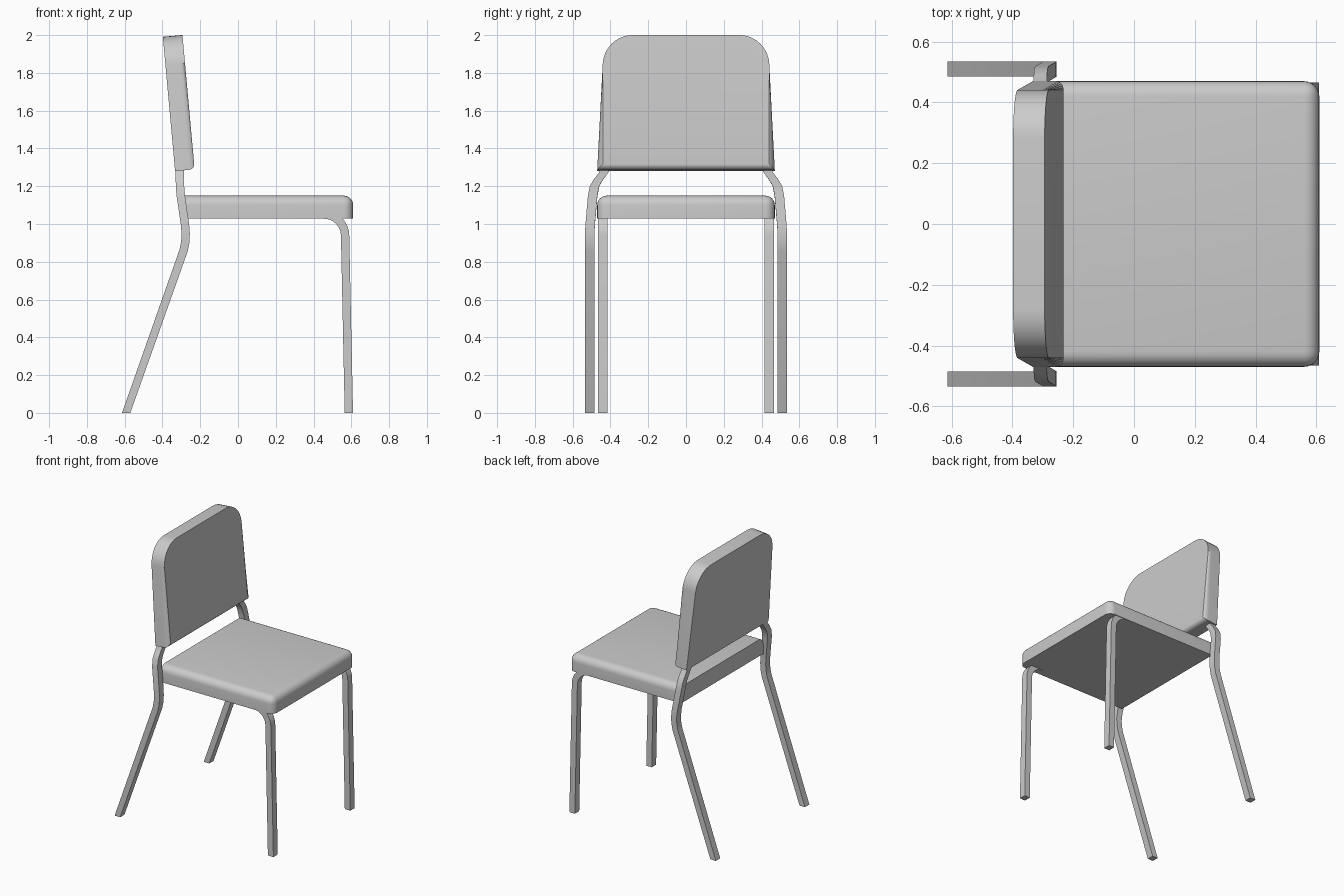
import bpy, bmesh
from math import sin, cos, radians
from mathutils import Matrix, Vector

if "Cube" in bpy.data.objects:
    bpy.data.objects.remove(bpy.data.objects["Cube"])


def finish(name, bm):
    bmesh.ops.recalc_face_normals(bm, faces=bm.faces)
    me = bpy.data.meshes.new(name)
    bm.to_mesh(me)
    bm.free()
    ob = bpy.data.objects.new(name, me)
    bpy.context.collection.objects.link(ob)
    bpy.ops.object.select_all(action='DESELECT')
    ob.select_set(True)
    bpy.context.view_layer.objects.active = ob
    bpy.ops.object.shade_smooth_by_angle(angle=radians(30))
    return ob


def round_edges(bm, edges, r):
    bmesh.ops.bevel(bm, geom=edges, offset=r, segments=6, profile=0.5, affect='EDGES')


def leg(name, path, wx=0.044, wy=0.05):
    """Rectangular tube swept along a path, bent mainly in the xz plane, mirrored in y."""
    pts = [Vector(p) for p in path]
    bm = bmesh.new()
    rings = []
    for i, p in enumerate(pts):
        t = pts[min(i + 1, len(pts) - 1)] - pts[max(i - 1, 0)]
        if i == 0:
            n = Vector((1, 0, 0))            # foot cut level with the floor
        else:
            a = (pts[i] - pts[i - 1]).normalized()
            b = (pts[min(i + 1, len(pts) - 1)] - p).normalized()
            t = a + b
            n = Vector((t.z, 0, -t.x)).normalized()
        y = Vector((0, wy / 2, 0))
        n = n * wx / 2
        rings.append([bm.verts.new(q) for q in (p - n - y, p + n - y, p + n + y, p - n + y)])
    for r, s in zip(rings, rings[1:]):
        for k in range(4):
            bm.faces.new((r[k], r[(k + 1) % 4], s[(k + 1) % 4], s[k]))
    bm.faces.new(rings[0])
    bm.faces.new(rings[-1])
    ob = finish(name, bm)
    mod = ob.modifiers.new("mirror", 'MIRROR')
    mod.use_axis = (False, True, False)


# Seat: box with rounded top and front corners, square at the back and bottom
X0, X1, Z0, Z1 = -0.29, 0.61, 1.03, 1.15
bm = bmesh.new()
bmesh.ops.create_cube(bm, size=1, matrix=Matrix.Translation(((X0 + X1) / 2, 0, (Z0 + Z1) / 2))
                      @ Matrix.Diagonal((X1 - X0, 0.94, Z1 - Z0, 1)))
edges = []
for e in bm.edges:
    m = (e.verts[0].co + e.verts[1].co) / 2
    if (m.z > Z1 - 0.01 and m.x > X0 + 0.01) or (m.x > X1 - 0.01 and Z0 + 0.01 < m.z < Z1 - 0.01):
        edges.append(e)
round_edges(bm, edges, 0.05)
finish("seat", bm)

# Backrest: tapered panel with round top corners and softened front edge, tilted back
H, R, T = 0.714, 0.16, 0.104
half = [(0.47, 0.0)]
for i in range(11):
    a = radians(3 + 87 * i / 10)
    half.append((0.281 + R * cos(a), H - R + R * sin(a)))
outline = half + [(-y, z) for y, z in reversed(half)]
bm = bmesh.new()
back = [bm.verts.new((0, y, z)) for y, z in outline]
front = [bm.verts.new((T, y, z)) for y, z in outline]
n = len(outline)
bm.faces.new(back)
face = bm.faces.new(front)
for i in range(n):
    j = (i + 1) % n
    bm.faces.new((back[i], back[j], front[j], front[i]))
round_edges(bm, list(face.edges), 0.028)
bm.transform(Matrix.Translation((-0.333, 0, 1.28)) @ Matrix.Rotation(radians(-5.2), 4, 'Y'))
finish("backrest", bm)

# Front legs: nearly upright, curving back under the seat
path = [(0.587, 0.44, 0)]
for i in range(9):
    a = radians(90 * i / 8)
    path.append((0.455 + 0.112 * cos(a), 0.44, 0.938 + 0.112 * sin(a)))
leg("front_legs", path)

# Back legs: raked, bending up past the seat and in under the backrest
leg("back_legs", [(-0.592, 0.51, 0), (-0.288, 0.51, 0.86), (-0.279, 0.51, 0.905),
                  (-0.277, 0.51, 0.95), (-0.281, 0.507, 1.0), (-0.303, 0.494, 1.15),
                  (-0.307, 0.484, 1.2), (-0.308, 0.464, 1.235), (-0.308, 0.434, 1.275),
                  (-0.308, 0.425, 1.32)])
